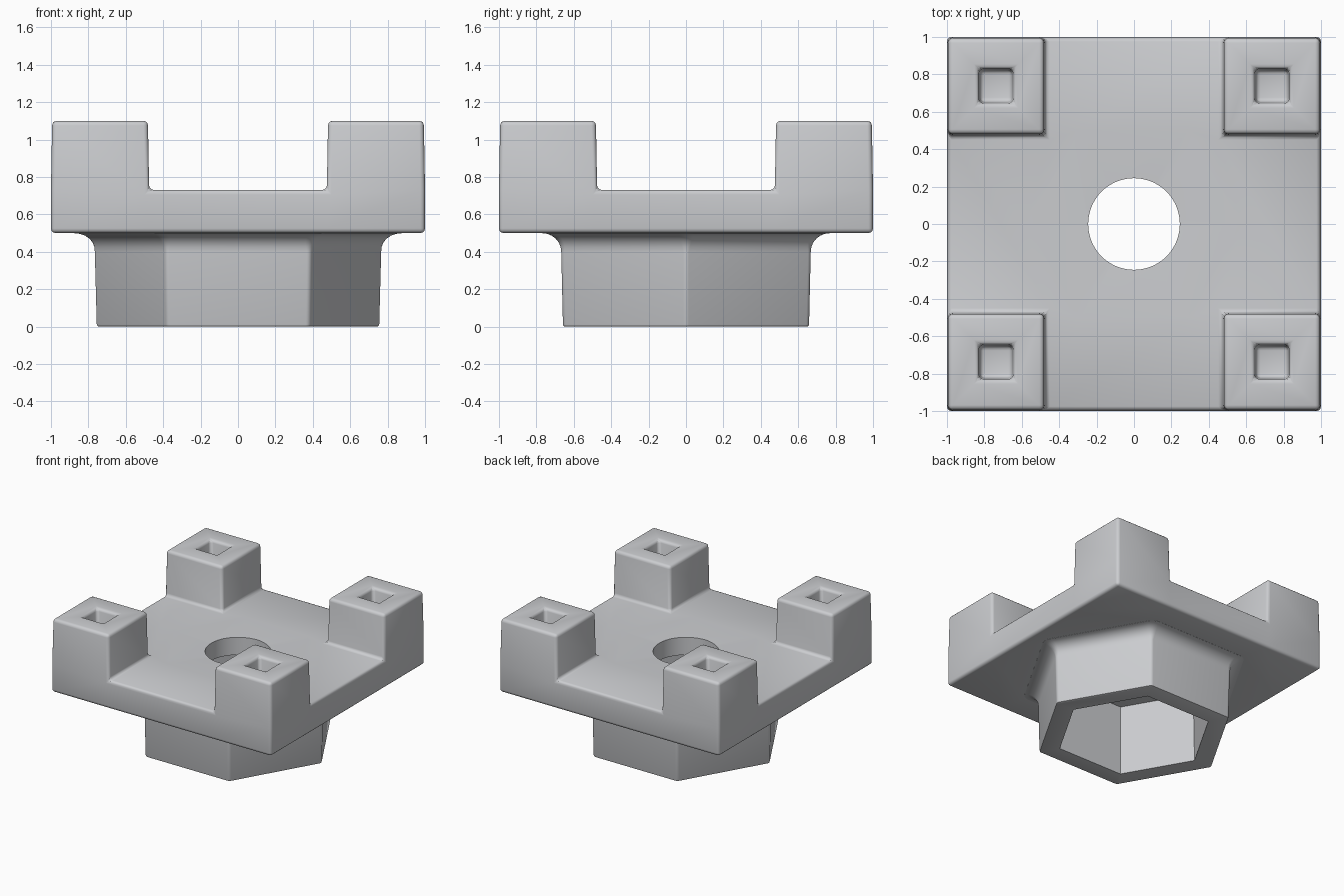
import bpy, bmesh, math

if "Cube" in bpy.data.objects:
    bpy.data.objects.remove(bpy.data.objects["Cube"])

grey = bpy.data.materials.new("light_grey")
grey.diffuse_color = (0.60, 0.61, 0.63, 1)
grey.use_nodes = True
grey.node_tree.nodes["Principled BSDF"].inputs["Base Color"].default_value = grey.diffuse_color


def make(name, bm):
    bmesh.ops.recalc_face_normals(bm, faces=bm.faces)
    me = bpy.data.meshes.new(name)
    bm.to_mesh(me)
    bm.free()
    ob = bpy.data.objects.new(name, me)
    bpy.context.collection.objects.link(ob)
    me.materials.append(grey)
    return ob


def hex_ring(apothem, z, corner):
    """Hexagon with points on the x axis; corners rounded when corner > 0."""
    pts = []
    for i in range(6):
        a = math.radians(60 * i)
        if corner == 0:
            r = apothem / math.cos(math.pi / 6)
            pts.append((r * math.cos(a), r * math.sin(a), z))
            continue
        r = (apothem - corner) / math.cos(math.pi / 6)
        for k in range(5):
            t = a + math.radians(-30 + 15 * k)
            pts.append((r * math.cos(a) + corner * math.cos(t),
                        r * math.sin(a) + corner * math.sin(t), z))
    return pts


def circle_ring(radius, z, n=64):
    return [(radius * math.cos(2 * math.pi * i / n),
             radius * math.sin(2 * math.pi * i / n), z) for i in range(n)]


def loft(name, rings):
    bm = bmesh.new()
    loops = [[bm.verts.new(p) for p in ring] for ring in rings]
    n = len(loops[0])
    for lo, hi in zip(loops, loops[1:]):
        for i in range(n):
            j = (i + 1) % n
            bm.faces.new((lo[i], lo[j], hi[j], hi[i]))
    bm.faces.new(loops[0][::-1])
    bm.faces.new(loops[-1])
    return make(name, bm)


# Square plate with four corner posts, slightly tapered, each with a square socket
Z0, Z1, Z2 = 0.50, 0.73, 1.10
xs = (-1, -0.475, 0.475, 1)
bm = bmesh.new()
top = [[bm.verts.new((x, y, Z1)) for y in xs] for x in xs]
cells = {(i, j): bm.faces.new((top[i][j], top[i + 1][j], top[i + 1][j + 1], top[i][j + 1]))
         for i in range(3) for j in range(3)}
border = [e for e in bm.edges if e.is_boundary]
skirt = bmesh.ops.extrude_edge_only(bm, edges=border)["geom"]
for g in skirt:
    if isinstance(g, bmesh.types.BMVert):
        g.co.z = Z0
bmesh.ops.contextual_create(bm, geom=[g for g in skirt if isinstance(g, bmesh.types.BMEdge)])


def extrude(face, dz, scale):
    new = bmesh.ops.extrude_discrete_faces(bm, faces=[face])["faces"][0]
    c = new.calc_center_median()
    for v in new.verts:
        v.co = c + (v.co - c) * scale
        v.co.z += dz
    return new


for i in (0, 2):
    for j in (0, 2):
        cap = extrude(cells[i, j], Z2 - Z1, 0.975)
        rim = extrude(cap, 0, 0.185 / 0.512)
        extrude(rim, -0.35, 0.93)
bmesh.ops.remove_doubles(bm, verts=bm.verts, dist=1e-5)
body = make("mount_body", bm)

# Hexagonal column with a flared fillet under the plate
profile = [(0.648, 0.0), (0.655, 0.003), (0.658, 0.012), (0.667, 0.40)]
profile += [(0.767 - 0.1 * math.cos(math.radians(a)), 0.40 + 0.099 * math.sin(math.radians(a)))
            for a in range(15, 91, 15)]
profile.append((0.767, 0.55))
column = loft("hex_column", [hex_ring(a, z, 0.03 + max(0, z - 0.4) * 0.5) for a, z in profile])

# Cutters: hexagonal socket from below, centre bore, shallow dish on top
socket = loft("socket_cutter", [hex_ring(0.516, -0.05, 0), hex_ring(0.505, 0.575, 0)])
bore = loft("bore_cutter", [circle_ring(0.245, 0.3), circle_ring(0.245, 1.0)])
dish = loft("dish_cutter", [hex_ring(0.20, 0.718, 0), hex_ring(0.50, Z1, 0),
                            hex_ring(0.52, 0.80, 0)])

# Round the edges, then join and cut
bev = body.modifiers.new("rounding", "BEVEL")
bev.width, bev.segments, bev.limit_method = 0.025, 3, "ANGLE"
bev.angle_limit = math.radians(40)
for ob, op in ((column, "UNION"), (socket, "DIFFERENCE"),
               (dish, "DIFFERENCE"), (bore, "DIFFERENCE")):
    m = body.modifiers.new(ob.name, "BOOLEAN")
    m.operation, m.object, m.solver = op, ob, "EXACT"
bpy.context.view_layer.objects.active = body
body.select_set(True)
for m in list(body.modifiers):
    bpy.ops.object.modifier_apply(modifier=m.name)
for ob in (column, socket, dish, bore):
    bpy.data.objects.remove(ob)
bpy.ops.object.shade_smooth_by_angle(angle=math.radians(35))
